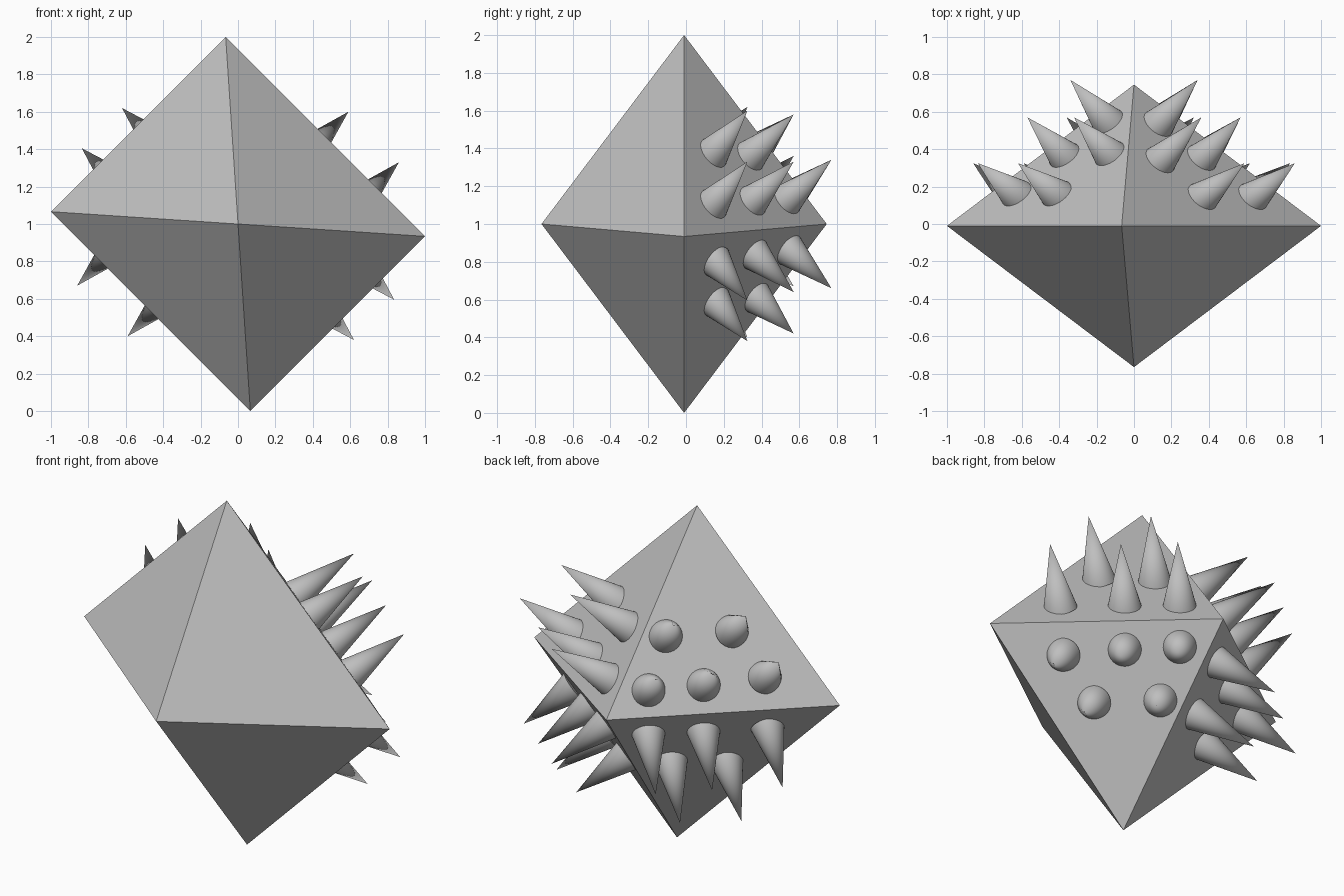
import bpy
import bmesh
from mathutils import Vector

cube = bpy.data.objects.get("Cube")
if cube:
    bpy.data.objects.remove(cube, do_unlink=True)

grey = bpy.data.materials.new("plain grey")
grey.use_nodes = True
grey.diffuse_color = (0.52, 0.52, 0.52, 1)
grey.node_tree.nodes["Principled BSDF"].inputs["Base Color"].default_value = grey.diffuse_color

CENTRE = Vector((0, -0.01, 1))
DEPTH = 0.755


def add_object(name, bm):
    mesh = bpy.data.meshes.new(name)
    bm.normal_update()
    bm.to_mesh(mesh)
    bm.free()
    mesh.materials.append(grey)
    obj = bpy.data.objects.new(name, mesh)
    bpy.context.collection.objects.link(obj)
    return obj


# Octahedral body: a diamond ring with a front and a back point
ring_points = [Vector(p) for p in ((1, 0, -0.066), (-0.066, 0, 1), (-1, 0, 0.066), (0.066, 0, -1))]
bm = bmesh.new()
ring = [bm.verts.new(CENTRE + p) for p in ring_points]
front = bm.verts.new(CENTRE - Vector((0, DEPTH, 0)))
back = bm.verts.new(CENTRE + Vector((0, DEPTH, 0)))
for i in range(4):
    a, b = ring[i], ring[(i + 1) % 4]
    bm.faces.new((a, b, front))
    bm.faces.new((b, a, back))
bmesh.ops.recalc_face_normals(bm, faces=bm.faces)
add_object("body", bm)


# Spikes: tips for one rear face, mirrored into each of the four quadrants
def add_spike(name, tip, direction, normal, apex):
    reach = (tip - apex).dot(normal) / direction.dot(normal) + 0.012
    bm = bmesh.new()
    bmesh.ops.create_cone(bm, cap_ends=True, segments=32, radius1=0.092, radius2=0.0, depth=reach)
    bmesh.ops.remove_doubles(bm, verts=bm.verts, dist=0.0001)
    bmesh.ops.rotate(bm, verts=bm.verts, matrix=direction.to_track_quat('Z', 'Y').to_matrix())
    bmesh.ops.translate(bm, verts=bm.verts, vec=CENTRE + tip - direction * reach / 2)
    obj = add_object(name, bm)
    bpy.context.view_layer.objects.active = obj
    obj.select_set(True)
    bpy.ops.object.shade_smooth_by_angle(angle=0.7)
    obj.select_set(False)


wide_tips = [(0.34, 0.78, 0.34), (0.36, 0.58, 0.58), (0.57, 0.58, 0.33),
             (0.59, 0.335, 0.6), (0.86, 0.335, 0.33)]
narrow_tips = [(0.34, 0.78, 0.34), (0.32, 0.58, 0.58), (0.57, 0.58, 0.36),
               (0.62, 0.335, 0.62), (0.835, 0.335, 0.405)]
leans = [1.12, 1.05, 1.05, 0.82, 0.82]

bpy.ops.object.select_all(action='DESELECT')
apex = Vector((0, DEPTH, 0))
for sx, side in ((1, "left"), (-1, "right")):
    for sz, level in ((1, "upper"), (-1, "lower")):
        corner_x = ring_points[0 if sx > 0 else 2]
        corner_z = ring_points[1 if sz > 0 else 3]
        normal = (corner_x - apex).cross(corner_z - apex).normalized()
        if normal.y < 0:
            normal.negate()
        tips = wide_tips if sx == sz else narrow_tips
        for n, (tip, lean) in enumerate(zip(tips, leans)):
            point = Vector((tip[0] * sx, tip[1], tip[2] * sz))
            direction = Vector((sx, lean, sz)).normalized()
            add_spike(f"{level}_{side}_spike_{n + 1}", point, direction, normal, apex)
